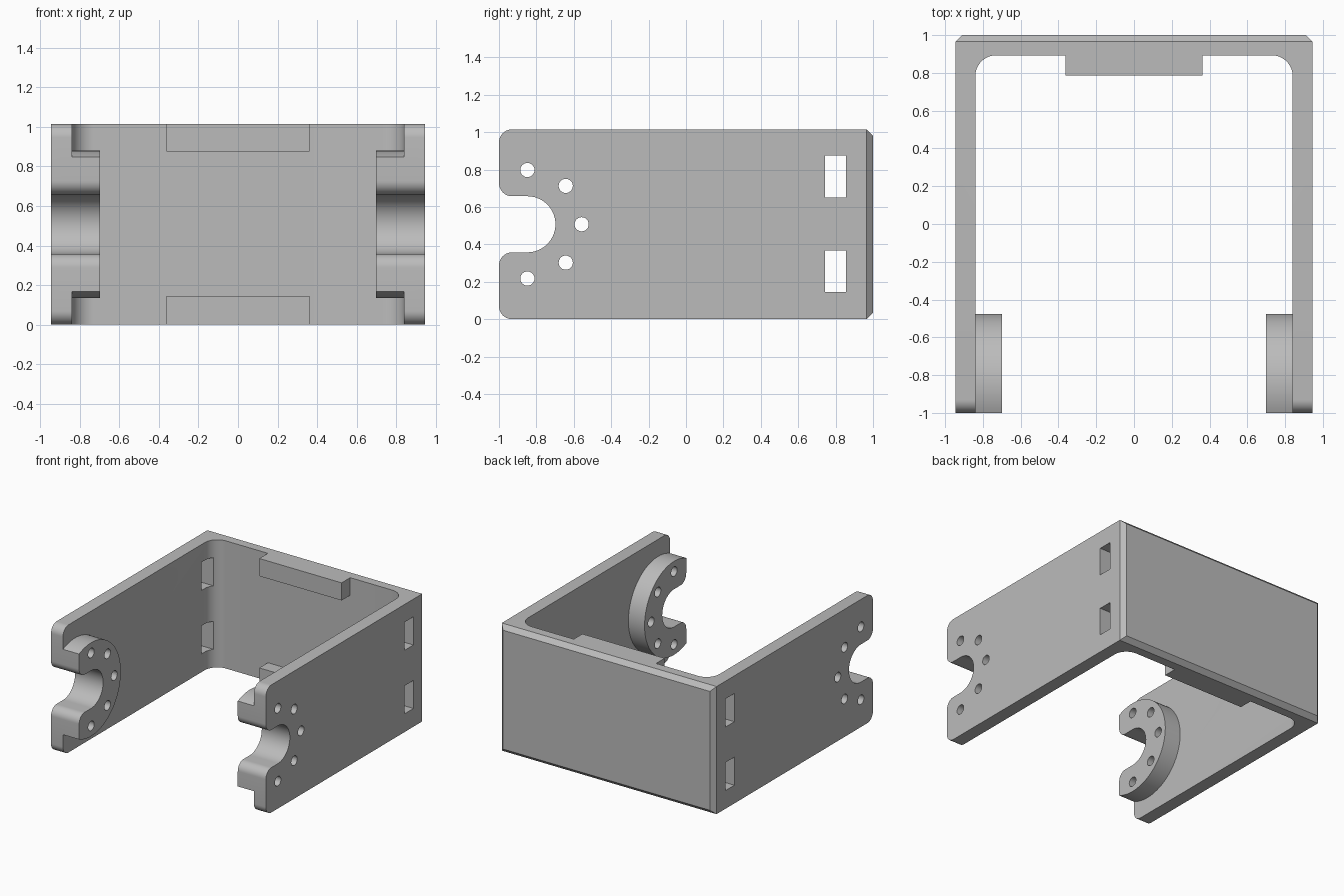
import bpy, bmesh, math
from mathutils import Vector

if "Cube" in bpy.data.objects:
    bpy.data.objects.remove(bpy.data.objects["Cube"])

W, H, T = 0.945, 1.015, 0.105      # half width, height, wall thickness
CY, CZ = -0.848, H / 2             # hub centre
EPS = 1e-4

grey = bpy.data.materials.new("grey metal")
grey.diffuse_color = (0.5, 0.5, 0.5, 1)
grey.use_nodes = True
grey.node_tree.nodes["Principled BSDF"].inputs["Base Color"].default_value = grey.diffuse_color


def arc(cx, cy, r, a0, a1, n):
    return [(cx + r * math.cos(math.radians(a0 + (a1 - a0) * i / n)),
             cy + r * math.sin(math.radians(a0 + (a1 - a0) * i / n))) for i in range(n + 1)]


def prism(name, pts, lo, hi, axis, edit=None):
    """Extrude a 2D outline along x (outline in y,z) or z (outline in x,y)."""
    bm = bmesh.new()
    put = (lambda p: (lo, *p)) if axis == "x" else (lambda p: (*p, lo))
    face = bm.faces.new([bm.verts.new(put(p)) for p in pts])
    ext = bmesh.ops.extrude_face_region(bm, geom=[face])
    step = Vector((hi - lo, 0, 0)) if axis == "x" else Vector((0, 0, hi - lo))
    bmesh.ops.translate(bm, vec=step, verts=[g for g in ext["geom"] if isinstance(g, bmesh.types.BMVert)])
    bmesh.ops.recalc_face_normals(bm, faces=bm.faces)
    if edit:
        edit(bm)
    me = bpy.data.meshes.new(name)
    bm.to_mesh(me)
    bm.free()
    me.materials.append(grey)
    ob = bpy.data.objects.new(name, me)
    bpy.context.collection.objects.link(ob)
    return ob


def box(y0, y1, z0, z1):
    return [(y0, z0), (y1, z0), (y1, z1), (y0, z1)]


def combine(target, tool, operation):
    mod = target.modifiers.new(operation.lower(), "BOOLEAN")
    mod.operation, mod.object, mod.solver = operation, tool, "EXACT"
    bpy.context.view_layer.objects.active = target
    bpy.ops.object.modifier_apply(modifier=mod.name)
    bpy.data.objects.remove(tool)


def soften(bm):
    """Chamfer the back plate and round the free corners of the arms."""
    def edges(test):
        return [e for e in bm.edges if all(test(v.co) for v in e.verts)]
    bmesh.ops.bevel(bm, geom=edges(lambda c: c.y > 1 - EPS), offset=0.035, segments=1,
                    affect="EDGES", profile=0.5)
    tips = [e for e in edges(lambda c: c.y < -1 + EPS)
            if abs(e.verts[0].co.z - e.verts[1].co.z) < EPS]
    bmesh.ops.bevel(bm, geom=tips, offset=0.07, segments=10, affect="EDGES", profile=0.5)


# U-shaped frame with filleted inner corners
ix, iy, fr = W - T, 0.893, 0.11
inner = arc(ix - fr, iy - fr, fr, 0, 90, 12) + arc(-ix + fr, iy - fr, fr, 90, 180, 12)
outline = [(-W, -1), (-W, 1), (W, 1), (W, -1), (ix, -1)] + inner + [(-ix, -1)]
bracket = prism("bracket_frame", outline, 0, H, "z", soften)

# Stop blocks on the inside of the back plate
for z0, z1 in ((0, 0.145), (H - 0.14, H)):
    block = [(-0.362, 0.785), (0.362, 0.785), (0.362, 0.94), (-0.362, 0.94)]
    combine(bracket, prism("stop_block", block, z0, z1, "z"), "UNION")

# Round hubs inside each arm, cut flat at the front
R = 0.372
a = math.degrees(math.acos((-1 - CY) / R))
for s in (-1, 1):
    lo, hi = sorted((s * 0.698, s * 0.89))
    combine(bracket, prism("hub", arc(CY, CZ, R, -a, a, 56), lo, hi, "x"), "UNION")

# Open slot with a rounded mouth, through both arms
r, m = 0.15, 0.07
upper = [(-1.1, CZ + r + m)] + arc(-1 + m, CZ + r + m, m, 180, 270, 10)
lower = [(y, 2 * CZ - z) for y, z in reversed(upper)]
combine(bracket, prism("slot_cutter", upper + arc(CY, CZ, r, 90, -90, 28) + lower, -1.2, 1.2, "x"),
        "DIFFERENCE")

# Ring of five screw holes through both arms
for k in range(-2, 3):
    t = math.radians(45 * k)
    hole = arc(CY + 0.29 * math.cos(t), CZ + 0.29 * math.sin(t), 0.038, 0, 345, 23)
    combine(bracket, prism("hole_cutter", hole, -1.2, 1.2, "x"), "DIFFERENCE")

# Rectangular strap windows near the back
for z0, z1 in ((0.145, 0.368), (0.65, 0.874)):
    combine(bracket, prism("window_cutter", box(0.742, 0.855, z0, z1), -1.2, 1.2, "x"), "DIFFERENCE")

# Smooth curved surfaces, keep hard edges
bpy.ops.object.select_all(action="DESELECT")
bracket.select_set(True)
bpy.context.view_layer.objects.active = bracket
bpy.ops.object.shade_smooth_by_angle(angle=math.radians(30))
